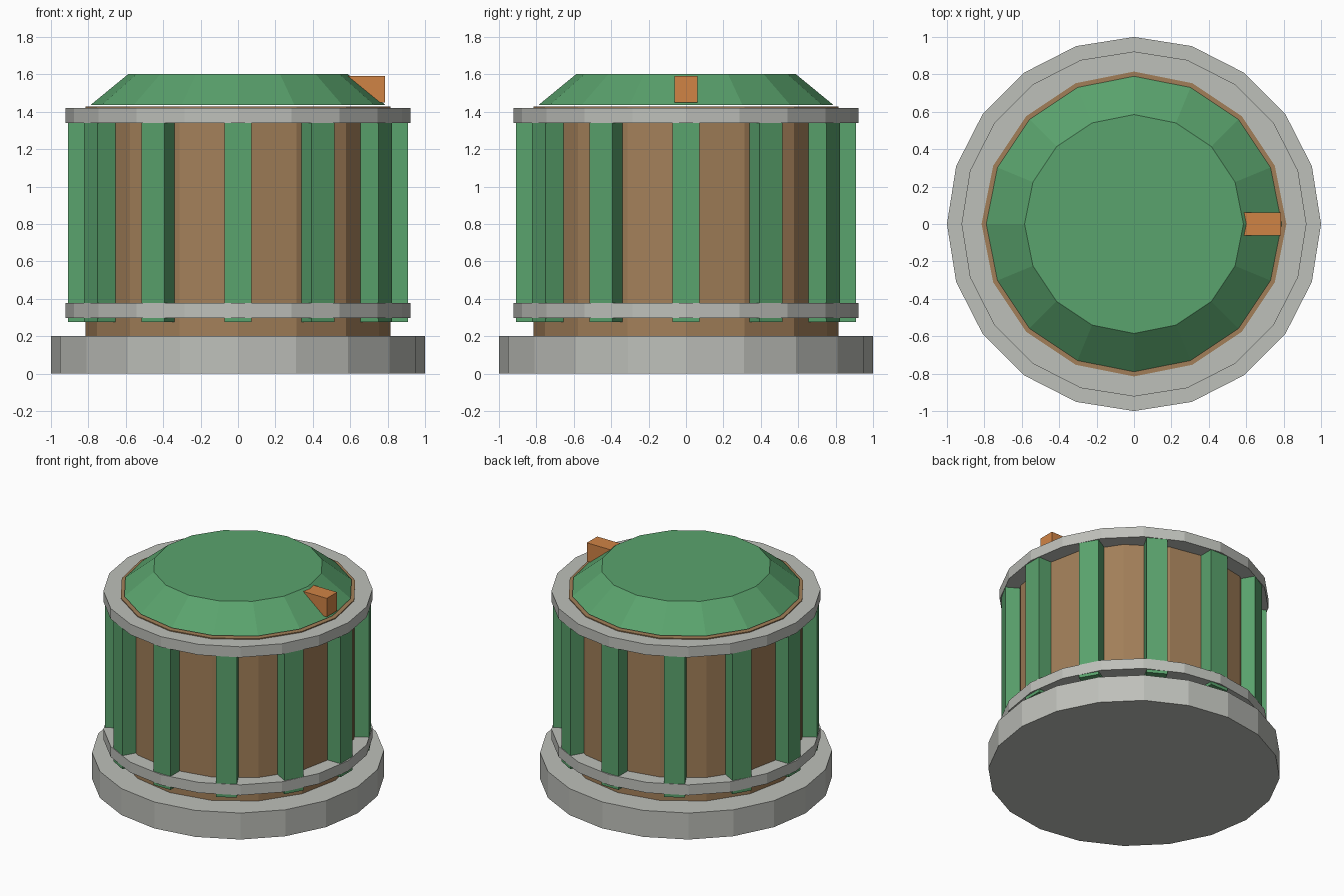
import bpy, bmesh, math
from mathutils import Matrix

if "Cube" in bpy.data.objects:
    bpy.data.objects.remove(bpy.data.objects["Cube"])


def linear(c):
    c /= 255
    return c / 12.92 if c <= 0.04045 else ((c + 0.055) / 1.055) ** 2.4


def material(name, r, g, b):
    m = bpy.data.materials.new(name)
    m.diffuse_color = (linear(r), linear(g), linear(b), 1)
    m.use_nodes = True
    m.node_tree.nodes["Principled BSDF"].inputs["Base Color"].default_value = m.diffuse_color
    return m


GREY = material("stone grey", 190, 192, 186)
GREEN = material("leaf green", 90, 163, 109)
BROWN = material("warm brown", 162, 127, 89)
ORANGE = material("copper orange", 208, 131, 69)


def add_object(name, bm, mat):
    mesh = bpy.data.meshes.new(name)
    bm.to_mesh(mesh)
    bm.free()
    mesh.materials.append(mat)
    obj = bpy.data.objects.new(name, mesh)
    bpy.context.collection.objects.link(obj)
    return obj


def drum(name, sides, r_bottom, r_top, z0, z1, mat):
    """Flat-shaded capped cylinder or frustum between two heights."""
    bm = bmesh.new()
    bmesh.ops.create_cone(bm, cap_ends=True, segments=sides,
                          radius1=r_bottom, radius2=r_top, depth=z1 - z0,
                          matrix=Matrix.Translation((0, 0, (z0 + z1) / 2)))
    return add_object(name, bm, mat)


def box(name, x, y, z, mat, angle=0):
    """Box from (min, max) ranges, turned about the vertical axis."""
    centre = [(a + b) / 2 for a, b in (x, y, z)]
    size = [b - a for a, b in (x, y, z)]
    bm = bmesh.new()
    bmesh.ops.create_cube(bm, size=1, matrix=Matrix.Rotation(angle, 4, 'Z')
                          @ Matrix.Translation(centre)
                          @ Matrix.Diagonal((*size, 1)))
    return add_object(name, bm, mat)


# Foot, body and the two hoops
drum("base", 20, 1.0, 1.0, 0.0, 0.2, GREY)
drum("body", 16, 0.815, 0.815, 0.19, 1.427, BROWN)
drum("lower_hoop", 20, 0.922, 0.922, 0.298, 0.377, GREY)
drum("upper_hoop", 20, 0.922, 0.922, 1.34, 1.42, GREY)

# Upright ribs around the body
for i in range(12):
    box(f"rib_{i + 1}", (0.77, 0.908), (-0.072, 0.072), (0.275, 1.38),
        GREEN, math.radians(30 * i))

# Sloped lid with its side pointer
drum("lid", 16, 0.79, 0.585, 1.435, 1.603, GREEN)
box("pointer", (0.575, 0.786), (-0.062, 0.062), (1.45, 1.59), ORANGE)
